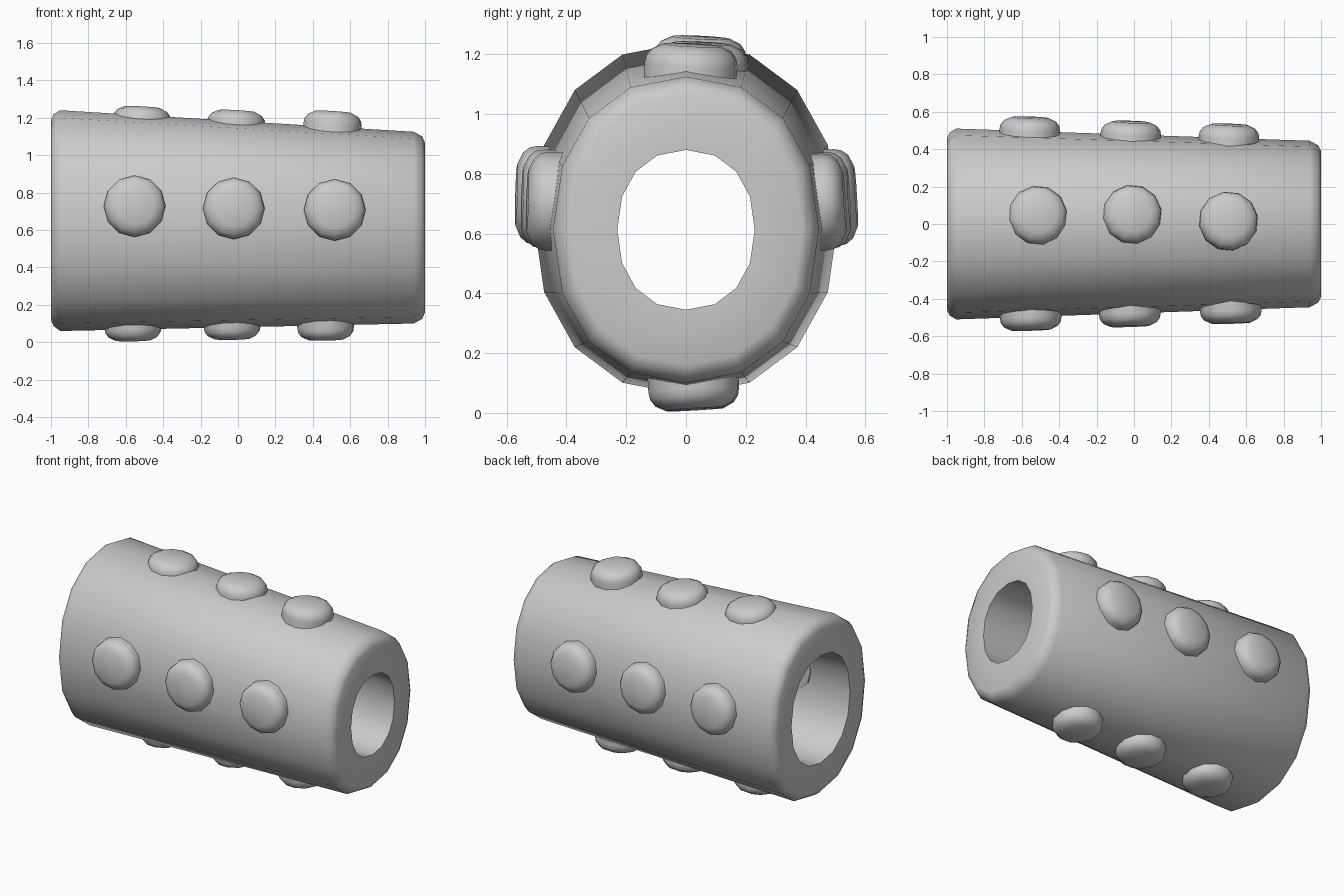
import bpy, bmesh, math
from mathutils import Vector

if "Cube" in bpy.data.objects:
    bpy.data.objects.remove(bpy.data.objects["Cube"])

SIDES = 16


def finish(bm, name, angle):
    bmesh.ops.recalc_face_normals(bm, faces=bm.faces)
    mesh = bpy.data.meshes.new(name)
    bm.to_mesh(mesh)
    bm.free()
    ob = bpy.data.objects.new(name, mesh)
    bpy.context.collection.objects.link(ob)
    bpy.ops.object.select_all(action='DESELECT')
    ob.select_set(True)
    bpy.context.view_layer.objects.active = ob
    bpy.ops.object.shade_smooth_by_angle(angle=math.radians(angle))
    return ob


def bridge(bm, a, b):
    n = len(a)
    for i in range(n):
        bm.faces.new((a[i], a[(i + 1) % n], b[(i + 1) % n], b[i]))


def power(v, p=0.91):
    return math.copysign(abs(v) ** p, v)


# Tapered hollow sleeve: x, half width, bottom z, top z for each ring
rings = [(-1, .46, .12, 1.185), (-.985, .49, .085, 1.22), (-.95, .51, .06, 1.24),
         (.94, .445, .10, 1.125), (.985, .42, .125, 1.10), (1, .39, .16, 1.065),
         (1, .23, .345, .88), (-1, .31, .29, 1.01)]
bm = bmesh.new()
loops = []
for x, w, lo, hi in rings:
    loop = []
    for i in range(SIDES):
        a = 2 * math.pi * i / SIDES
        loop.append(bm.verts.new((x, w * power(math.cos(a)),
                                  (lo + hi) / 2 + (hi - lo) / 2 * power(math.sin(a)))))
    loops.append(loop)
for i in range(len(loops)):
    bridge(bm, loops[i], loops[(i + 1) % len(loops)])
finish(bm, "sleeve", 50)


# Domed stud: tip position, outward direction, radius and depth into the wall
def stud(name, tip, direction, radius, depth):
    rot = Vector(direction).to_track_quat('Z', 'Y')
    bm = bmesh.new()
    profile = [(.62, -.004), (.86, -.022), (.97, -.045), (1, -.07), (1, -depth)]
    loops = []
    for r, h in profile:
        loops.append([bm.verts.new(Vector(tip) + rot @ Vector((
            r * radius * math.cos(math.pi * k / 6),
            r * radius * math.sin(math.pi * k / 6), h))) for k in range(12)])
    for a, b in zip(loops, loops[1:]):
        bridge(bm, a, b)
    bm.faces.new(loops[0])
    bm.faces.new(loops[-1])
    finish(bm, name, 50)


# Four rows of three studs, tilted to follow the taper
rows = {
    "front": ((.034, -1, .03), .165, .295,
              [(-.55, -.572, .73), (-.02, -.552, .718), (.52, -.535, .71)]),
    "back": ((.034, 1, .06), .162, .22,
             [(-.555, .573, .725), (-.015, .55, .715), (.51, .535, .71)]),
    "top": ((.06, .05, 1), .158, .18,
            [(-.51, .05, 1.26), (-.005, .055, 1.24), (.51, .02, 1.235)]),
    "bottom": ((.02, .06, -1), .155, .18,
               [(-.56, .03, .006), (-.03, .03, .014), (.47, .03, .01)]),
}
for side, (direction, radius, depth, tips) in rows.items():
    for n, tip in enumerate(tips):
        stud(f"{side}_stud_{n + 1}", tip, direction, radius, depth)
